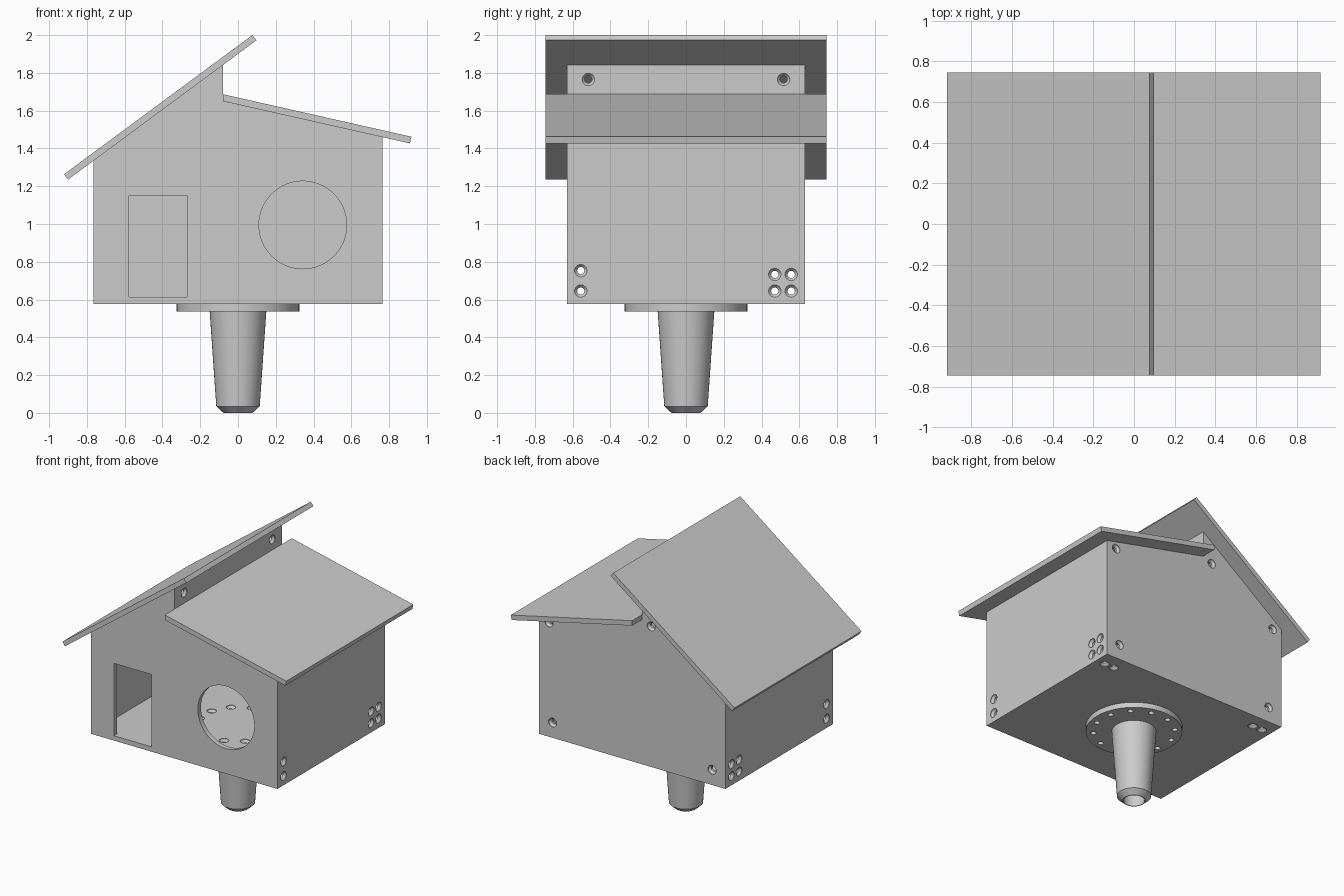
import bpy, bmesh, math
from mathutils import Matrix, Vector

cube = bpy.data.objects.get("Cube")
if cube:
    bpy.data.objects.remove(cube, do_unlink=True)

grey = bpy.data.materials.new("light grey")
grey.use_nodes = True
COLOUR = (0.6, 0.6, 0.6, 1)
grey.diffuse_color = COLOUR
grey.node_tree.nodes["Principled BSDF"].inputs["Base Color"].default_value = COLOUR

T = 0.036               # board thickness
BASE, FLOOR = 0.577, 0.613
W, D = 0.765, 0.63      # half width and half depth of the house
STEP = -0.08            # x of the short wall between the two roofs


def finish(name, bm):
    bmesh.ops.recalc_face_normals(bm, faces=bm.faces)
    mesh = bpy.data.meshes.new(name)
    bm.to_mesh(mesh)
    bm.free()
    mesh.materials.append(grey)
    obj = bpy.data.objects.new(name, mesh)
    bpy.context.collection.objects.link(obj)
    return obj


def prism(name, outline, half_depth):
    """Extrude an x-z outline along y."""
    bm = bmesh.new()
    face = bm.faces.new([bm.verts.new((x, -half_depth, z)) for x, z in outline])
    moved = bmesh.ops.extrude_face_region(bm, geom=[face])["geom"]
    verts = [v for v in moved if isinstance(v, bmesh.types.BMVert)]
    bmesh.ops.translate(bm, verts=verts, vec=(0, 2 * half_depth, 0))
    return finish(name, bm)


def lathe(bm, profile, sides, matrix=Matrix(), closed=False):
    """Turn a radius-height profile round local z, capped or closed on itself."""
    rings = []
    for r, z in profile:
        angles = [2 * math.pi * i / sides for i in range(sides)]
        rings.append([bm.verts.new(matrix @ Vector((r * math.cos(a), r * math.sin(a), z)))
                      for a in angles])
    pairs = list(zip(rings, rings[1:]))
    if closed:
        pairs.append((rings[-1], rings[0]))
    else:
        bm.faces.new(rings[0])
        bm.faces.new(rings[-1])
    for a, b in pairs:
        for i in range(sides):
            j = (i + 1) % sides
            bm.faces.new((a[i], a[j], b[j], b[i]))


def bore(bm, point, direction, length=T + 0.01):
    """Countersunk hole starting at a surface point and going inwards."""
    turn = Vector(direction).to_track_quat('Z', 'Y').to_matrix().to_4x4()
    shape = [(0.033, -0.01), (0.033, 0.004), (0.019, 0.02), (0.019, length)]
    lathe(bm, shape, 24, Matrix.Translation(point) @ turn)


def cut(target, cutter):
    mod = target.modifiers.new("cut", 'BOOLEAN')
    mod.operation = 'DIFFERENCE'
    mod.solver = 'EXACT'
    mod.object = cutter
    cutter.hide_render = True
    bpy.ops.object.select_all(action='DESELECT')
    bpy.context.view_layer.objects.active = target
    target.select_set(True)
    bpy.ops.object.modifier_apply(modifier=mod.name)


def smooth(obj):
    bpy.ops.object.select_all(action='DESELECT')
    bpy.context.view_layer.objects.active = obj
    obj.select_set(True)
    bpy.ops.object.shade_smooth_by_angle(angle=math.radians(30))


# House walls and floor, hollowed out
house = prism("house_walls", [(-W, BASE), (W, BASE), (W, 1.461), (STEP, 1.65),
                              (STEP, 1.842), (-W, 1.335)], D)
cavity = prism("cavity_cutter", [(T - W, FLOOR), (W - T, FLOOR), (W - T, 1.6),
                                 (STEP, 1.649), (STEP - T, 1.64), (STEP - T, 1.95),
                                 (T - W, 1.5)], D - T)

# Doorway and round window in the front wall
door = prism("door_cutter", [(-0.577, FLOOR), (-0.27, FLOOR), (-0.27, 1.15), (-0.577, 1.15)], 0.1)
door.data.transform(Matrix.Translation((0, -D, 0)))
bm = bmesh.new()
lathe(bm, [(0.232, -0.1), (0.232, 0.1)], 64,
      Matrix.Translation((0.343, -D, 0.995)) @ Matrix.Rotation(math.pi / 2, 4, 'X'))
window = finish("window_cutter", bm)

# Screw and vent holes
bm = bmesh.new()
for s in (-1, 1):
    for y, z in [(-0.557, 0.645), (-0.557, 0.753), (0.47, 0.645), (0.557, 0.645),
                 (0.47, 0.733), (0.557, 0.733)]:
        bore(bm, (s * W, y, z), (-s, 0, 0))
    for x in (0.61, 0.69):
        bore(bm, (s * x, 0.515, BASE), (0, 0, 1))
    bore(bm, (STEP, s * 0.517, 1.765), (-1, 0, 0))
for x, z in [(0.655, 0.69), (-0.655, 0.69), (0.685, 1.425), (-0.155, 1.62), (-0.69, 1.31)]:
    bore(bm, (x, D, z), (0, -1, 0))
holes = finish("hole_cutter", bm)

# Ring of bolts through floor and flange
bm = bmesh.new()
for i in range(12):
    a = math.radians(30 * i + 15)
    bore(bm, (0.275 * math.cos(a), 0.275 * math.sin(a), FLOOR), (0, 0, -1), 0.09)
bolts = finish("bolt_cutter", bm)

# Hollow tapered socket with mounting flange
bm = bmesh.new()
lathe(bm, [(0.077, 0), (0.115, 0.035), (0.15, 0.538), (0.325, 0.538), (0.325, BASE),
           (0.11, BASE), (0.072, 0)], 64, closed=True)
socket = finish("pole_socket", bm)

for tool in (cavity, door, window, holes, bolts):
    cut(house, tool)
cut(socket, bolts)
for tool in (cavity, door, window, holes, bolts):
    bpy.data.objects.remove(tool, do_unlink=True)
smooth(house)
smooth(socket)

# Two overhanging roof boards
prism("high_roof", [(-0.9, 1.235), (0.098, 1.973), (0.076, 2.0), (-0.92, 1.264)], 0.745)
prism("low_roof", [(STEP, 1.65), (0.91, 1.427), (0.918, 1.462), (STEP, 1.687)], 0.745)
